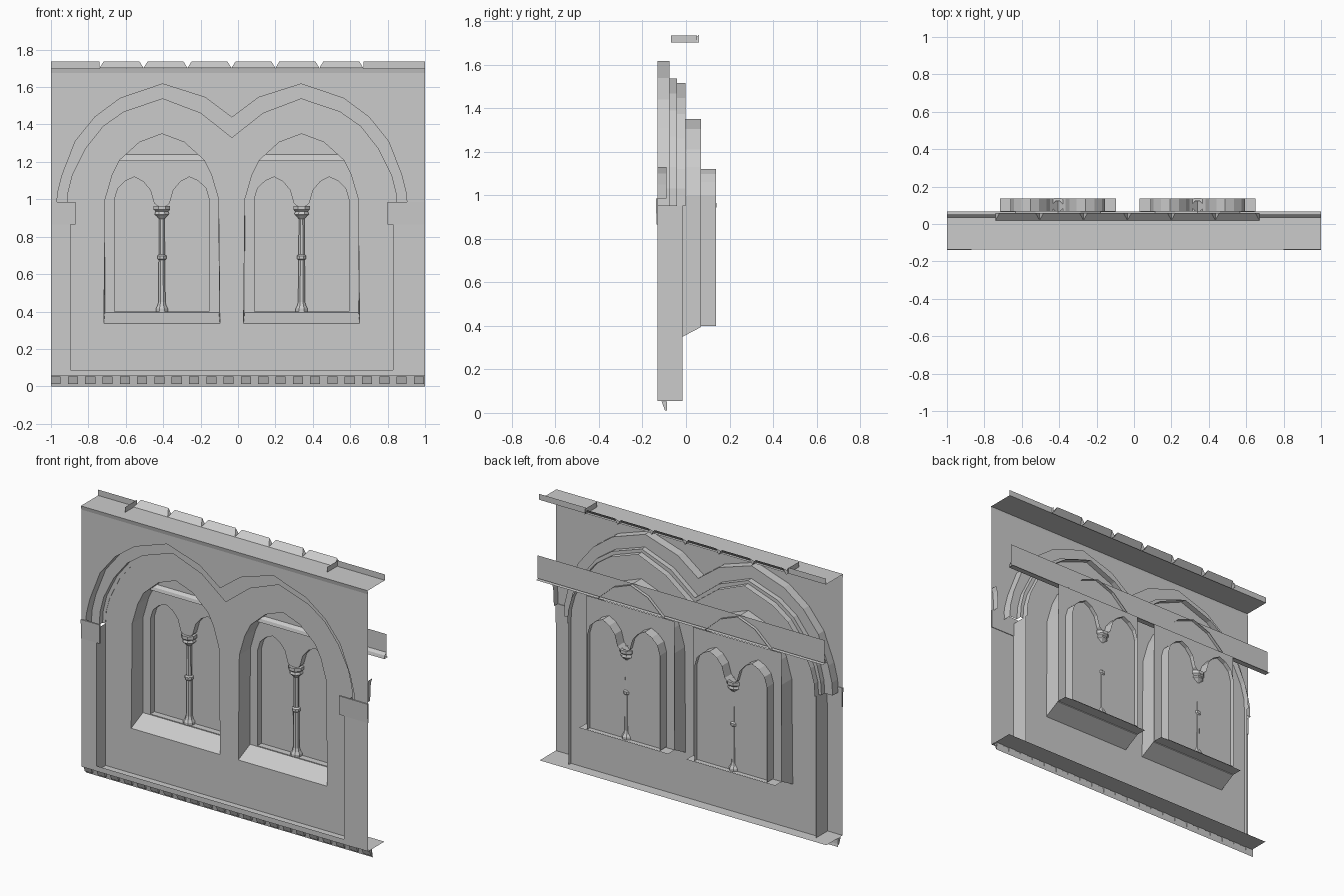
import bpy, bmesh, math
from mathutils import Vector

if "Cube" in bpy.data.objects:
    bpy.data.objects.remove(bpy.data.objects["Cube"])

AXIS = -0.0325            # centre line of the twin arches
CENTRES = (-0.407, 0.34)  # window centres


def finish(name, bm):
    mesh = bpy.data.meshes.new(name)
    bm.to_mesh(mesh)
    bm.free()
    ob = bpy.data.objects.new(name, mesh)
    bpy.context.collection.objects.link(ob)
    return ob


def sheet(name, y, *loops):
    """Flat upright sheet facing the front; loops after the first are holes."""
    bm = bmesh.new()
    for loop in loops:
        vs = [bm.verts.new((x, y, z)) for x, z in loop]
        for a, b in zip(vs, vs[1:] + vs[:1]):
            bm.edges.new((a, b))
    bmesh.ops.triangle_fill(bm, edges=bm.edges[:], use_beauty=True, normal=(0, -1, 0))
    bm.normal_update()
    bmesh.ops.reverse_faces(bm, faces=[f for f in bm.faces if f.normal.y > 0])
    return finish(name, bm)


def bridge(name, a, b, closed=False):
    """Quads between two 3D polylines of equal length."""
    bm = bmesh.new()
    va = [bm.verts.new(p) for p in a]
    vb = [bm.verts.new(p) for p in b]
    n = len(va)
    for i in range(n if closed else n - 1):
        j = (i + 1) % n
        bm.faces.new((va[i], vb[i], vb[j], va[j]))
    return finish(name, bm)


def at(loop, y):
    return [(x, y, z) for x, z in loop]


def reveal(name, loop, y0, y1, closed=False):
    return bridge(name, at(loop, y0), at(loop, y1), closed)


def strip(name, profile, x0=-1, x1=1):
    """Sweep a (y, z) profile along x."""
    return bridge(name, [(x0, y, z) for y, z in profile], [(x1, y, z) for y, z in profile])


def block(name, x0, x1, y0, y1, z0, z1, shrink=0.0):
    """Box whose lower front edge is drawn in by shrink."""
    bm = bmesh.new()
    bmesh.ops.create_cube(bm, size=1)
    for v in bm.verts:
        low_front = v.co.z < 0 and v.co.y < 0
        v.co = Vector((x1 if v.co.x > 0 else x0,
                       (y1 if v.co.y > 0 else y0) + (shrink if low_front else 0),
                       z1 if v.co.z > 0 else z0))
    return finish(name, bm)


def lathe(name, x, y, profile, sides=8):
    bm = bmesh.new()
    rings = [[bm.verts.new((x + r * math.cos(math.tau * (i + .5) / sides),
                            y + r * math.sin(math.tau * (i + .5) / sides), z))
              for i in range(sides)] for r, z in profile]
    for lo, hi in zip(rings, rings[1:]):
        for i in range(sides):
            j = (i + 1) % sides
            bm.faces.new((lo[i], lo[j], hi[j], hi[i]))
    return finish(name, bm)


def mirrored(half, axis):
    """Half outline running left to right and ending on the axis."""
    return half + [(2 * axis - x, z) for x, z in reversed(half[:-1])]


# Twin blind arches: three stepped orders
outer = mirrored([(-.97, .95), (-.965, 1.03), (-.94, 1.13), (-.87, 1.31), (-.765, 1.44),
                  (-.63, 1.54), (-.403, 1.617), (-.176, 1.545), (AXIS, 1.438)], AXIS)
middle = mirrored([(-.915, .95), (-.91, 1.03), (-.885, 1.13), (-.815, 1.27), (-.72, 1.39),
                   (-.61, 1.467), (-.403, 1.537), (-.20, 1.46), (AXIS, 1.328)], AXIS)
inner = mirrored([(-.895, .95), (-.89, 1.03), (-.865, 1.12), (-.795, 1.26), (-.705, 1.373),
                  (-.60, 1.447), (-.403, 1.517), (-.21, 1.437), (AXIS, 1.302)], AXIS)
JL, JR = -.895, .83
WALL = -.04               # plane of the inner wall
sheet("front_wall", -.132, [(-1, .055), (-1, 1.68), (1, 1.68), (1, .055), (JR, .055), (JR, .95)]
      + outer[::-1] + [(JL, .95), (JL, .055)])
reveal("outer_arch_reveal", outer, -.132, -.075)
sheet("outer_arch_ring", -.075, outer + middle[::-1])
reveal("middle_arch_reveal", middle, -.075, -.042)
sheet("middle_arch_ring", -.042, middle + inner[:0:-1] + [(JL + .001, .95)])
reveal("inner_arch_reveal", inner, -.042, -.003)

# Pilaster jambs and their capitals
for side, x in (("left", JL), ("right", JR)):
    reveal(side + "_pilaster_jamb", [(x, .055), (x, .95)], -.132, -.015)
block("left_capital", -1, -.87, -.139, -.128, .865, .985, .004)
block("right_capital", .80, 1, -.139, -.128, .865, .985, .004)


# Window outlines
def arch(c, w):
    """Pointed window head; w is the half width at the sill."""
    return mirrored([(c - w, .337 if w > .305 else .395), (c - .303, 1.0), (c - .265, 1.13),
                     (c - .225, 1.21), (c - .12, 1.305), (c, 1.35)], c)


def lancets(c):
    """Twin lancet opening with a shared lower part."""
    return mirrored([(c - .253, .40), (c - .253, 1.0), (c - .235, 1.06), (c - .195, 1.098),
                     (c - .147, 1.12), (c - .10, 1.095), (c - .062, 1.05), (c - .042, .98),
                     (c, .94)], c)


sheet("inner_wall", WALL, [(JL, .055)] + inner + [(JR, .055)],
      *[arch(c, .31) for c in CENTRES])

for c, side in zip(CENTRES, ("left", "right")):
    # Recess and sloping sill
    bridge(side + "_window_recess", at(arch(c, .31), WALL), at(arch(c, .305), .07))
    strip(side + "_sloping_sill", [(WALL, .337), (.07, .395)], c - .31, c + .31)
    strip(side + "_sill_shelf", [(.07, .395), (.137, .395)], c - .31, c + .31)
    # Tracery panel, lancet reveals and pane
    hole = lancets(c)
    sheet(side + "_tracery_panel", .07,
          [(c - .308, .39), (c - .308, 1.205), (c + .308, 1.205), (c + .308, .39)], hole)
    reveal(side + "_lancet_reveal", hole, .07, .137, True)
    sheet(side + "_pane", .11, hole)
    # Central colonnette
    lathe(side + "_colonnette", c, .095,
          [(.035, .40), (.035, .415), (.026, .43), (.02, .45), (.018, .675), (.026, .682),
           (.026, .698), (.017, .705), (.016, .895), (.03, .91), (.042, .92), (.036, .935),
           (.048, .945), (.048, .965), (.03, .965)])

# Beam behind the window heads with its sloping ledge
strip("rear_beam", [(.05, 1.21), (.05, 1.355)])
strip("beam_ledge", [(.066, 1.205), (.03, 1.205), (.035, 1.225), (.05, 1.24)])

# Base: floor plate, plinth face, hanging fascia with dentils
strip("base_plate", [(-.132, .055), (.03, .055)])
strip("plinth_face", [(-.134, .055), (-.134, .088)], -.9, .92)
strip("base_fascia", [(-.085, 0), (-.095, .055)])
for i in range(22):
    x = -.975 + i * .0925
    block(f"dentil_{i + 1}", max(x - .027, -1), min(x + .027, 1), -.112, -.088, .012, .052, .015)

# Cornice plate with raised ends
strip("cornice", [(-.132, 1.675), (-.137, 1.70), (.035, 1.70)])
for side, x0, x1, xe in (("left", -1, -.74, -.74), ("right", .67, 1, .67)):
    strip(side + "_parapet_strip", [(.035, 1.70), (.035, 1.737)], x0, x1)
    bridge(side + "_parapet_end", [(xe, -.07, 1.702), (xe, .05, 1.702)],
           [(xe, -.07, 1.735), (xe, .05, 1.735)])

# Row of sloping coping stones with hipped ends
pitch = (.67 + .74) / 6
for i in range(6):
    a, b = -.74 + i * pitch, -.74 + (i + 1) * pitch
    bm = bmesh.new()
    p = [bm.verts.new(v) for v in ((a, .02, 1.702), (b, .02, 1.702), (b - .022, .06, 1.738),
                                   (a + .022, .06, 1.738), (a, .06, 1.702), (b, .06, 1.702))]
    bm.faces.new(p[:4])
    bm.faces.new((p[0], p[3], p[4]))
    bm.faces.new((p[1], p[5], p[2]))
    finish(f"coping_stone_{i + 1}", bm)

# Sliver of the next arch at the right edge
reveal("arch_springer", [(.985, .985), (.986, 1.05), (.99, 1.10), (1, 1.13)], -.132, -.09)
